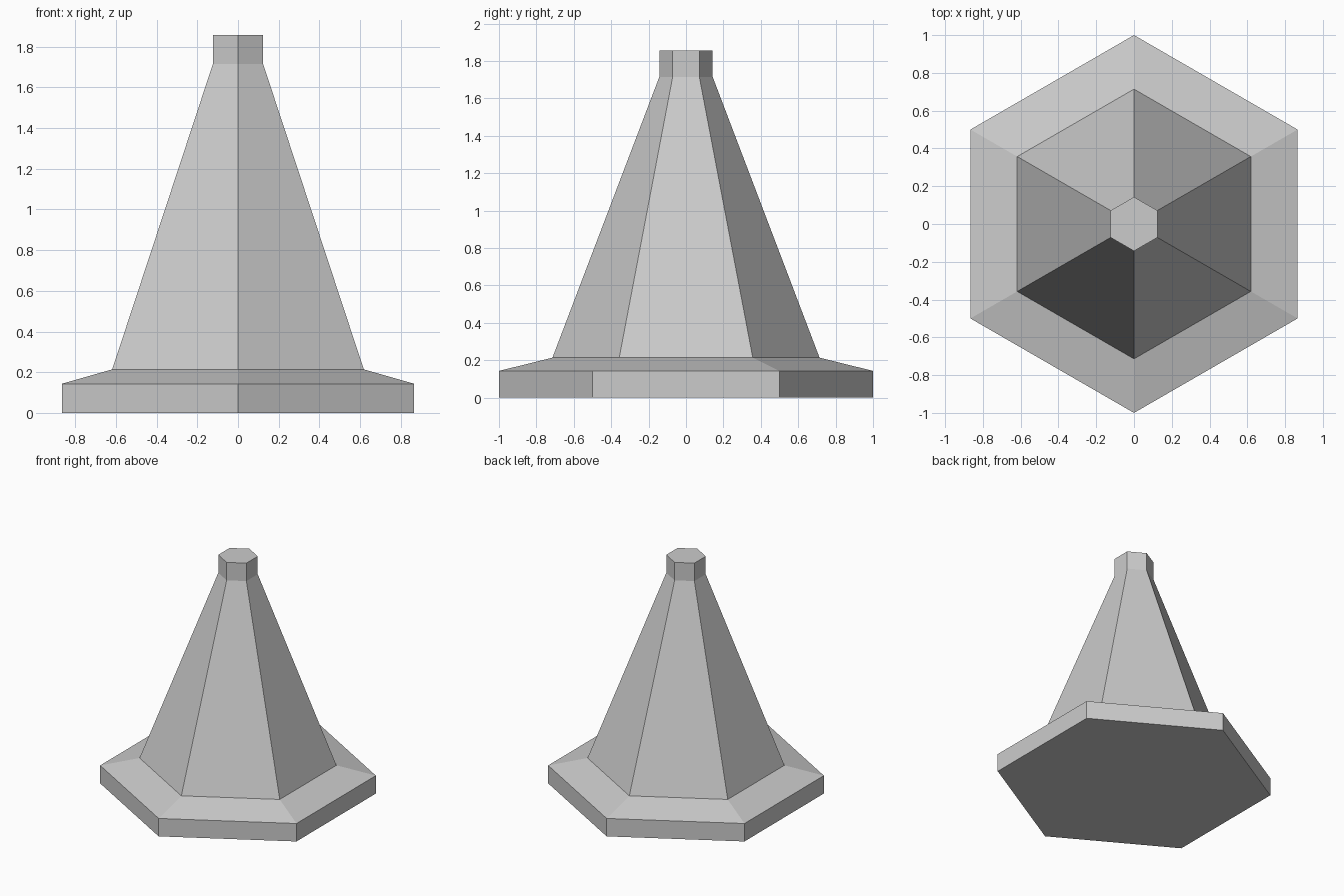
import bpy
import bmesh
from math import cos, sin, pi

SIDES = 6

cube = bpy.data.objects.get("Cube")
if cube:
    bpy.data.objects.remove(cube, do_unlink=True)

# One plain grey for the whole model
grey = bpy.data.materials.new("light_grey")
grey.use_nodes = True
colour = (0.6, 0.6, 0.6, 1.0)
grey.diffuse_color = colour
grey.node_tree.nodes["Principled BSDF"].inputs["Base Color"].default_value = colour


def stacked_hexagons(name, profile):
    """Flat-faced solid through hexagonal rings given as (radius, height)."""
    bm = bmesh.new()
    rings = []
    for radius, z in profile:
        angles = [pi / 2 + 2 * pi * i / SIDES for i in range(SIDES)]
        rings.append([bm.verts.new((radius * cos(a), radius * sin(a), z)) for a in angles])
    for low, high in zip(rings, rings[1:]):
        for i in range(SIDES):
            j = (i + 1) % SIDES
            bm.faces.new((low[i], low[j], high[j], high[i]))
    bm.faces.new(rings[0][::-1])
    bm.faces.new(rings[-1])
    mesh = bpy.data.meshes.new(name)
    bm.to_mesh(mesh)
    bm.free()
    mesh.materials.append(grey)
    obj = bpy.data.objects.new(name, mesh)
    bpy.context.collection.objects.link(obj)
    return obj


# Base slab with sloped rim, tapering body and straight tip in one closed skin
stacked_hexagons("hexagonal_cone", [
    (1.0, 0.0),
    (1.0, 0.143),
    (0.714, 0.214),
    (0.143, 1.714),
    (0.143, 1.857),
])
